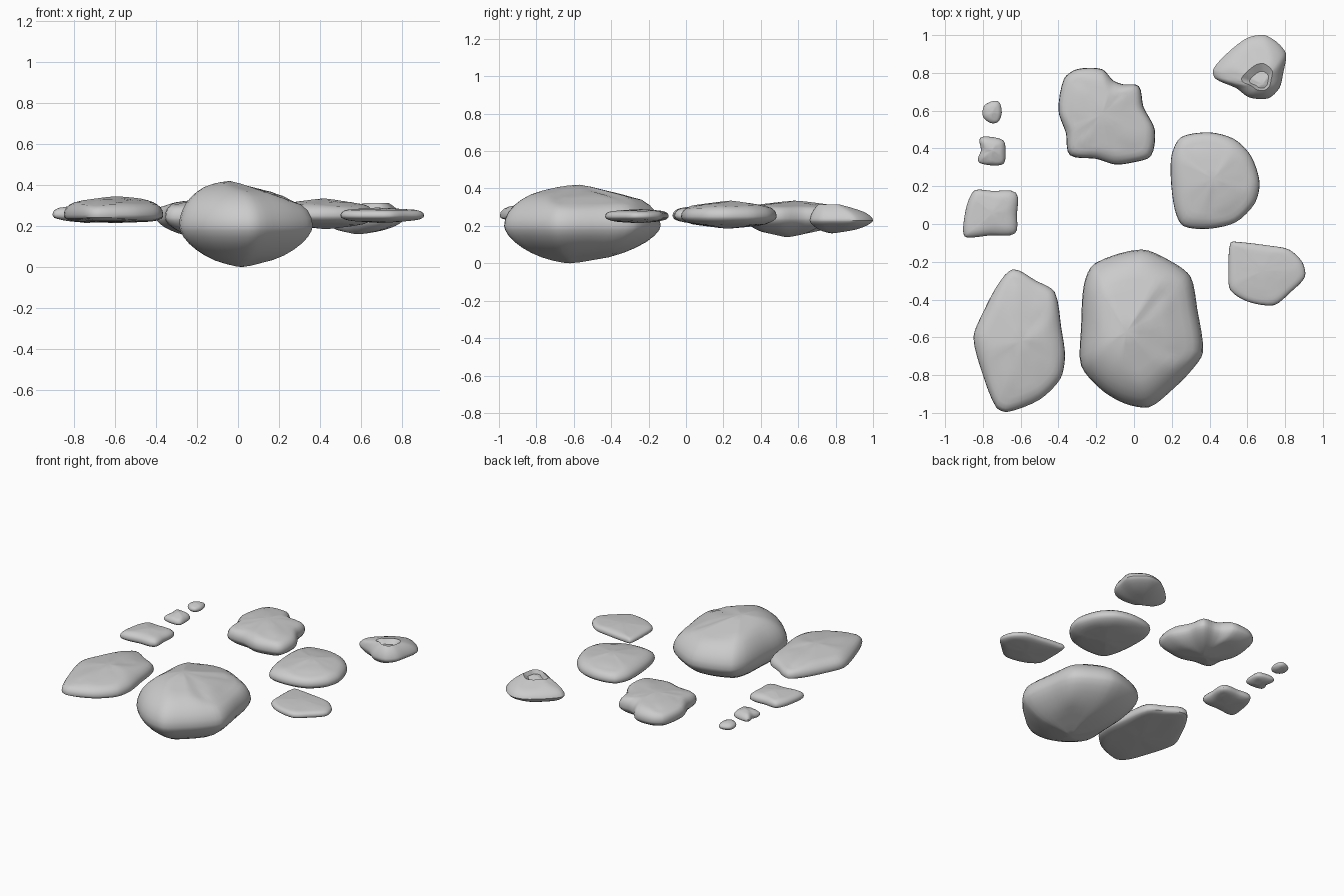
import bpy, bmesh, math, random
from mathutils import Vector
from mathutils.geometry import interpolate_bezier

if "Cube" in bpy.data.objects:
    bpy.data.objects.remove(bpy.data.objects["Cube"])


def smooth_loop(pts, steps=4):
    """Closed, slightly rounded curve through the plan outline points."""
    out, n = [], len(pts)
    P = [Vector((x, y, 0)) for x, y in pts]
    for i in range(n):
        a, b, c, d = P[i - 1], P[i], P[(i + 1) % n], P[(i + 2) % n]
        k = (c - b).length * 0.27
        out += interpolate_bezier(b, b + (c - a).normalized() * k,
                                  c - (d - b).normalized() * k, c, steps + 1)[:-1]
    return out


def stone(name, outline, z, top, bottom, p=(2.2, 2.2), seed=1, cut=0.10, pit=0):
    """z = (lowest, rim, highest); top / bottom = plan position of the apexes;
    p = fullness of the upper and lower halves."""
    loop = smooth_loop(outline)
    n, rings = len(loop), 9
    bm = bmesh.new()
    rim = [bm.verts.new((v.x, v.y, z[1])) for v in loop]
    cx = sum(v.x for v in loop) / n
    cy = sum(v.y for v in loop) / n
    size = max((v - Vector((cx, cy, 0))).length for v in loop)
    rnd = random.Random(seed)
    for apex, zz, e, flip in ((top, z[2], p[0], False), (bottom, z[0], p[1], True)):
        h = zz - z[1]
        # chisel planes that flatten facets into the dome
        planes = []
        a0 = rnd.uniform(0, 6.28)
        for k in range(5):
            a = a0 + k * 1.257 + rnd.uniform(-0.3, 0.3)
            planes.append((math.cos(a), math.sin(a), rnd.uniform(0.7, 1.3)))

        def height(x, y, f):
            u, v = (x - apex[0]) / size, (y - apex[1]) / size
            for c, s, g in planes:
                f = min(f, max(f - cut, 1.02 - g * 0.55 * (c * u + s * v)))
            return max(f, 0.0)
        prev = rim
        for r in range(1, rings):
            t = r / rings * math.pi / 2
            s, f = math.cos(t) ** (2 / e), math.sin(t) ** (2 / e)
            ring = []
            for v in loop:
                x = apex[0] + (v.x - apex[0]) * s
                y = apex[1] + (v.y - apex[1]) * s
                zv = z[1] + h * height(x, y, f)
                if pit and not flip and s < 0.27:
                    zv -= pit
                ring.append(bm.verts.new((x, y, zv)))
            for i in range(n):
                j = (i + 1) % n
                bm.faces.new((prev[i], prev[j], ring[j], ring[i]))
            prev = ring
        tip = bm.verts.new((*apex, zz - (0 if flip else pit)))
        for i in range(n):
            bm.faces.new((prev[i], prev[(i + 1) % n], tip))
    bmesh.ops.recalc_face_normals(bm, faces=bm.faces)
    me = bpy.data.meshes.new(name)
    bm.to_mesh(me)
    bm.free()
    ob = bpy.data.objects.new(name, me)
    bpy.context.collection.objects.link(ob)
    for o in bpy.context.selected_objects:
        o.select_set(False)
    ob.select_set(True)
    bpy.context.view_layer.objects.active = ob
    bpy.ops.object.shade_smooth_by_angle(angle=math.radians(40))
    return ob


# Large front boulder
stone("large_boulder",
      [(-.21, -.21), (.04, -.135), (.2, -.2), (.3, -.28), (.335, -.45), (.365, -.68), (.3, -.78),
       (.2, -.88), (.08, -.97), (-.05, -.95), (-.17, -.88), (-.28, -.75), (-.28, -.55), (-.265, -.32)],
      (0, .2, .42), (-.04, -.57), (.02, -.62), (2.0, 1.65), 3)

# Long stone to the left of the boulder
stone("long_stone",
      [(-.64, -.24), (-.52, -.3), (-.42, -.36), (-.385, -.55), (-.365, -.7), (-.39, -.82), (-.5, -.93),
       (-.67, -.995), (-.73, -.97), (-.8, -.8), (-.85, -.6), (-.8, -.47), (-.72, -.32)],
      (.215, .255, .345), (-.6, -.62), (-.6, -.65), (2.3, 3), 5)

# Row of three shrinking stones behind it
stone("square_stone",
      [(-.84, .18), (-.75, .175), (-.625, .165), (-.62, .05), (-.63, -.05), (-.76, -.06), (-.89, -.07),
       (-.905, -.03), (-.89, .08), (-.87, .14)],
      (.215, .255, .305), (-.75, .06), (-.74, .04), (2.4, 2.2), 7)
stone("small_stone",
      [(-.815, .455), (-.75, .46), (-.69, .44), (-.68, .38), (-.69, .32), (-.75, .31), (-.82, .325),
       (-.825, .35), (-.81, .39)],
      (.22, .25, .295), (-.75, .39), (-.75, .38), (2.0, 1.8), 8)
stone("tiny_pebble",
      [(-.79, .63), (-.72, .65), (-.70, .59), (-.72, .54), (-.76, .535), (-.8, .57)],
      (.225, .255, .285), (-.75, .59), (-.75, .59), (2, 1.8), 9)

# Notched stone at the back
stone("notched_stone",
      [(-.37, .77), (-.3, .82), (-.17, .82), (-.11, .76), (-.06, .74), (.025, .73), (.05, .62),
       (.11, .5), (.09, .36), (-.01, .325), (-.1, .315), (-.2, .345), (-.34, .365), (-.36, .48), (-.4, .6)],
      (.14, .24, .335), (-.17, .58), (-.15, .54), (2.6, 1.7), 11)

# Round stone on the right
stone("round_stone",
      [(.25, .46), (.4, .485), (.53, .45), (.62, .36), (.665, .22), (.64, .11), (.54, .01), (.4, -.025),
       (.26, -.01), (.215, .08), (.195, .24), (.2, .37)],
      (.185, .25, .335), (.42, .24), (.43, .22), (2.3, 2.0), 13)

# Peaked stone with a small pit, back right corner
stone("pitted_stone",
      [(.42, .82), (.5, .91), (.6, .985), (.69, 1.0), (.76, .96), (.805, .9), (.79, .8), (.77, .72),
       (.71, .665), (.61, .67), (.54, .72), (.43, .77)],
      (.16, .23, .33), (.68, .74), (.58, .78), (1.6, 1.6), 17, pit=.035)

# Thin flat stone, front right
stone("flat_stone",
      [(.51, -.1), (.55, -.095), (.72, -.115), (.82, -.135), (.89, -.2), (.905, -.28), (.83, -.36),
       (.74, -.43), (.6, -.41), (.51, -.35), (.5, -.26)],
      (.215, .25, .29), (.68, -.25), (.7, -.26), (2.8, 2.2), 19)
